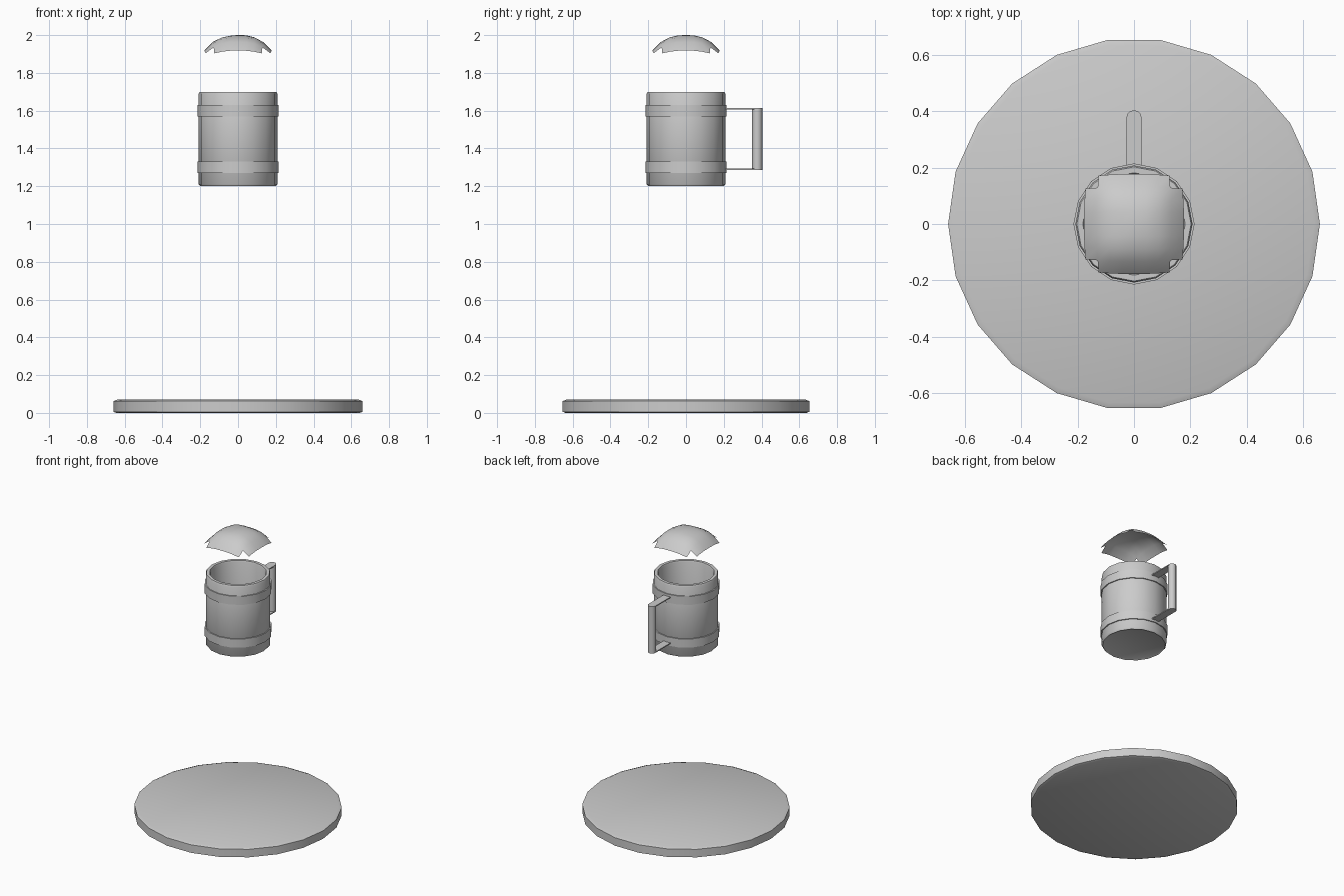
import bpy, bmesh, math

if "Cube" in bpy.data.objects:
    bpy.data.objects.remove(bpy.data.objects["Cube"])


def finish(name, bm, angle=40):
    bmesh.ops.recalc_face_normals(bm, faces=bm.faces)
    mesh = bpy.data.meshes.new(name)
    bm.to_mesh(mesh)
    bm.free()
    obj = bpy.data.objects.new(name, mesh)
    bpy.context.collection.objects.link(obj)
    bpy.ops.object.select_all(action='DESELECT')
    obj.select_set(True)
    bpy.context.view_layer.objects.active = obj
    bpy.ops.object.shade_smooth_by_angle(angle=math.radians(angle))
    return obj


def lathe(name, profile, sides, closed=False, center=(0, 0), angle=40):
    """Spin (radius, z) points; open profiles get flat end caps."""
    bm = bmesh.new()
    rings = []
    for r, z in profile:
        rings.append([bm.verts.new((center[0] + r * math.cos(2 * math.pi * i / sides),
                                    center[1] + r * math.sin(2 * math.pi * i / sides), z))
                      for i in range(sides)])
    pairs = list(zip(rings, rings[1:]))
    if closed:
        pairs.append((rings[-1], rings[0]))
    else:
        bm.faces.new(rings[0])
        bm.faces.new(rings[-1])
    for a, b in pairs:
        for i in range(sides):
            j = (i + 1) % sides
            bm.faces.new((a[i], a[j], b[j], b[i]))
    return finish(name, bm, angle)


# round base with a narrow softened rim
lathe("base_disc", [(0.645, 0.0), (0.66, 0.006), (0.66, 0.062), (0.64, 0.07)], 22)

# hollow mug: underside, outer wall, lip, inner wall, floor
lathe("mug_body", [(0.19, 1.205), (0.20, 1.20), (0.208, 1.21), (0.208, 1.69),
                   (0.203, 1.70), (0.182, 1.70), (0.178, 1.69), (0.178, 1.24)], 16)

# two hoops around the mug
for label, z in (("upper", 1.60), ("lower", 1.30)):
    lathe(label + "_band", [(0.20, z - 0.03), (0.215, z - 0.03),
                            (0.215, z + 0.03), (0.20, z + 0.03)], 16, closed=True)

# handle: upright round grip and two thin flat arms
lathe("handle_grip", [(0.027, 1.285), (0.027, 1.615)], 12, center=(0, 0.377), angle=50)
for label, z in (("upper", 1.611), ("lower", 1.289)):
    bm = bmesh.new()
    bmesh.ops.create_cube(bm, size=1)
    bmesh.ops.scale(bm, vec=(0.054, 0.185, 0.007), verts=bm.verts)
    bmesh.ops.translate(bm, vec=(0, 0.285, z), verts=bm.verts)
    finish(label + "_handle_arm", bm)

# foam: open domed square sheet with notched corners
bm = bmesh.new()
bmesh.ops.create_grid(bm, x_segments=8, y_segments=8, size=1)
corners = [v for v in bm.verts if abs(v.co.x) > 0.99 and abs(v.co.y) > 0.99]
bmesh.ops.delete(bm, geom=corners, context='VERTS')
for v in bm.verts:
    u, w = v.co.x, v.co.y
    a, b = abs(u) ** 3, abs(w) ** 3
    drop = 0.08 * (a + b) * (1 - 0.4 * a * b)
    ripple = 0.003 * math.sin(5 * u + 1) * math.cos(4 * w) * (1 - u * u) * (1 - w * w)
    v.co = (0.178 * u * (1 - 0.06 * w * w), 0.178 * w * (1 - 0.06 * u * u),
            1.998 - drop + ripple)
finish("foam_top", bm, 60)
